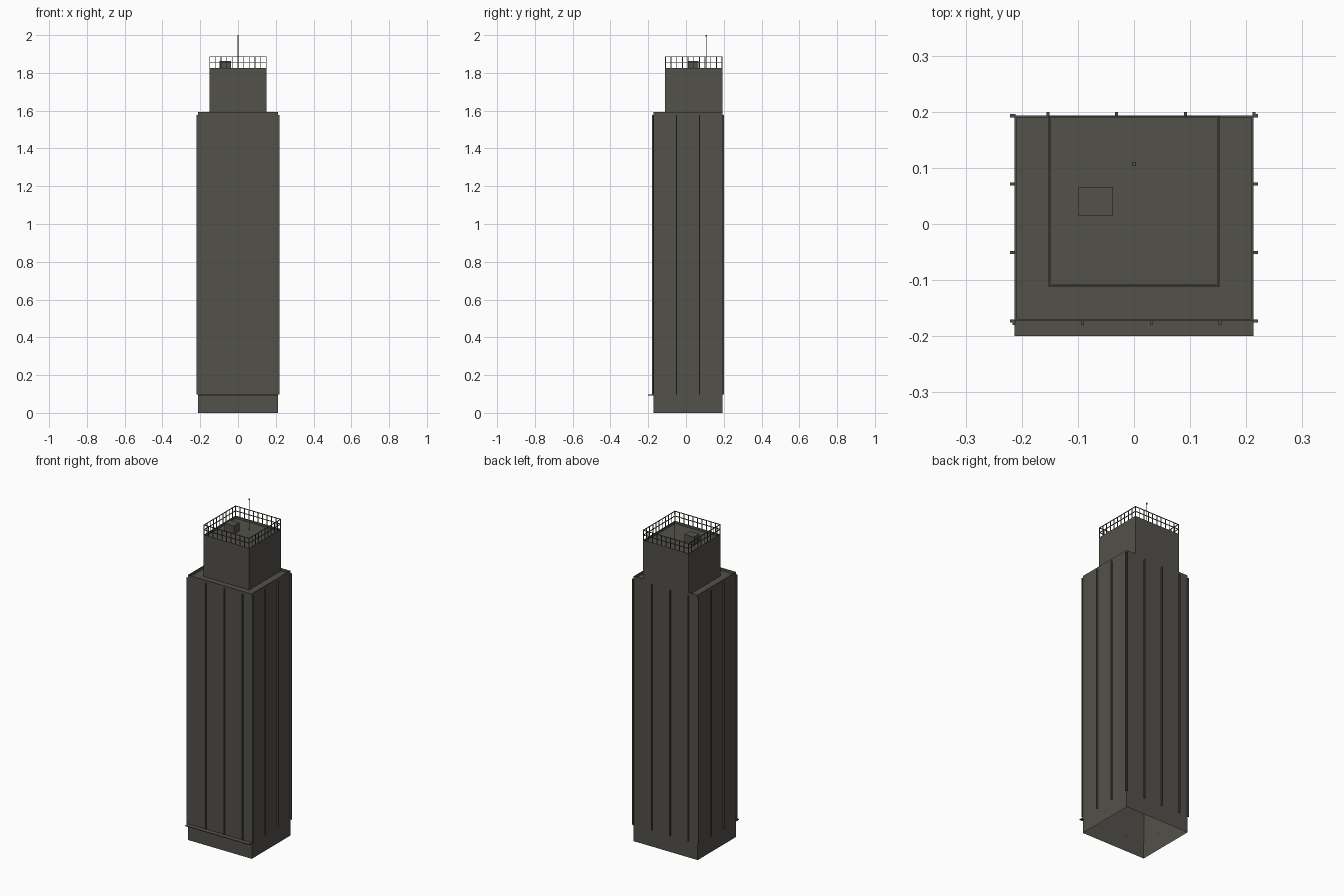
import bpy, bmesh
from mathutils import Vector, Matrix

if "Cube" in bpy.data.objects:
    bpy.data.objects.remove(bpy.data.objects["Cube"])

mat = bpy.data.materials.new("dark_concrete")
mat.diffuse_color = (0.085, 0.082, 0.07, 1)
mat.use_nodes = True
mat.node_tree.nodes["Principled BSDF"].inputs["Base Color"].default_value = mat.diffuse_color


def finish(name, bm):
    me = bpy.data.meshes.new(name)
    bm.to_mesh(me)
    bm.free()
    me.materials.append(mat)
    ob = bpy.data.objects.new(name, me)
    bpy.context.collection.objects.link(ob)
    return ob


def add_box(bm, lo, hi):
    lo, hi = Vector(lo), Vector(hi)
    m = Matrix.Translation((lo + hi) / 2) @ Matrix.Diagonal((*(hi - lo), 1))
    return bmesh.ops.create_cube(bm, size=1, matrix=m)


def box(name, lo, hi):
    bm = bmesh.new()
    add_box(bm, lo, hi)
    return finish(name, bm)


def shell(name, lo, hi, rim, depth):
    """Open-bottomed block with a sunken roof behind a thin parapet."""
    bm = bmesh.new()
    add_box(bm, lo, hi)
    bm.normal_update()
    bottom = [f for f in bm.faces if f.normal.z < -0.5]
    top = [f for f in bm.faces if f.normal.z > 0.5]
    bmesh.ops.delete(bm, geom=bottom, context='FACES_ONLY')
    bmesh.ops.inset_region(bm, faces=top, thickness=rim)
    ext = bmesh.ops.extrude_discrete_faces(bm, faces=top)
    for v in ext["faces"][0].verts:
        v.co.z -= depth
    return finish(name, bm)


# Main block and setback upper block, flush at the back
X, Y0, Y1 = 0.213, -0.173, 0.193
shell("main_block", (-X, Y0, 0), (X, Y1, 1.592), 0.005, 0.016)
T, T0 = 0.152, -0.111
shell("upper_block", (-T, T0, 1.576), (T, Y1, 1.826), 0.005, 0.014)

# Entrance canopy
box("canopy", (-X, -0.2, 0.093), (X, Y0, 0.097))

# Vertical facade fins, stepping round the perimeter
bm = bmesh.new()
Z0, Z1, S, D, H = 0.098, 1.576, 0.1225, 0.007, 0.0028
for i in range(4):
    y = Y0 + i * S * 0.996
    for s in (-1, 1):
        xs = sorted((s * (X - 0.002), s * (X + D + 0.001)))
        add_box(bm, (xs[0], y - H, Z0), (xs[1], y + H, Z1))
    xf, xb = -0.214 + i * S, 0.214 - i * S
    add_box(bm, (xf - H, Y0 - D, Z0), (xf + H, Y0 + 0.002, Z1))
    add_box(bm, (xb - H, Y1 - 0.002, Z0), (xb + H, Y1 + D, Z1))
finish("facade_fins", bm)

# Roof railing
bm = bmesh.new()
R, RY0, RY1, r, n = T - 0.002, T0 + 0.002, Y1 - 0.002, 0.0018, 10
for z in (1.856, 1.885):
    for y in (RY0, RY1):
        add_box(bm, (-R - r, y - r, z - r), (R + r, y + r, z + r))
    for x in (-R, R):
        add_box(bm, (x - r, RY0 - r, z - r), (x + r, RY1 + r, z + r))
for i in range(n):
    x = -R + 2 * R * i / n
    y = RY0 + (RY1 - RY0) * i / n
    for px, py in ((x, RY0), (-x, RY1), (R, y), (-R, RY0 + RY1 - y)):
        add_box(bm, (px - r, py - r, 1.82), (px + r, py + r, 1.885))
finish("roof_railing", bm)

# Plant box and mast on the roof
box("plant_box", (-0.099, 0.014, 1.81), (-0.037, 0.066, 1.862))
box("mast", (-0.0016, 0.1054, 1.81), (0.0016, 0.1086, 1.994))
box("mast_tip", (-0.0035, 0.1035, 1.993), (0.0035, 0.1105, 2.0))
